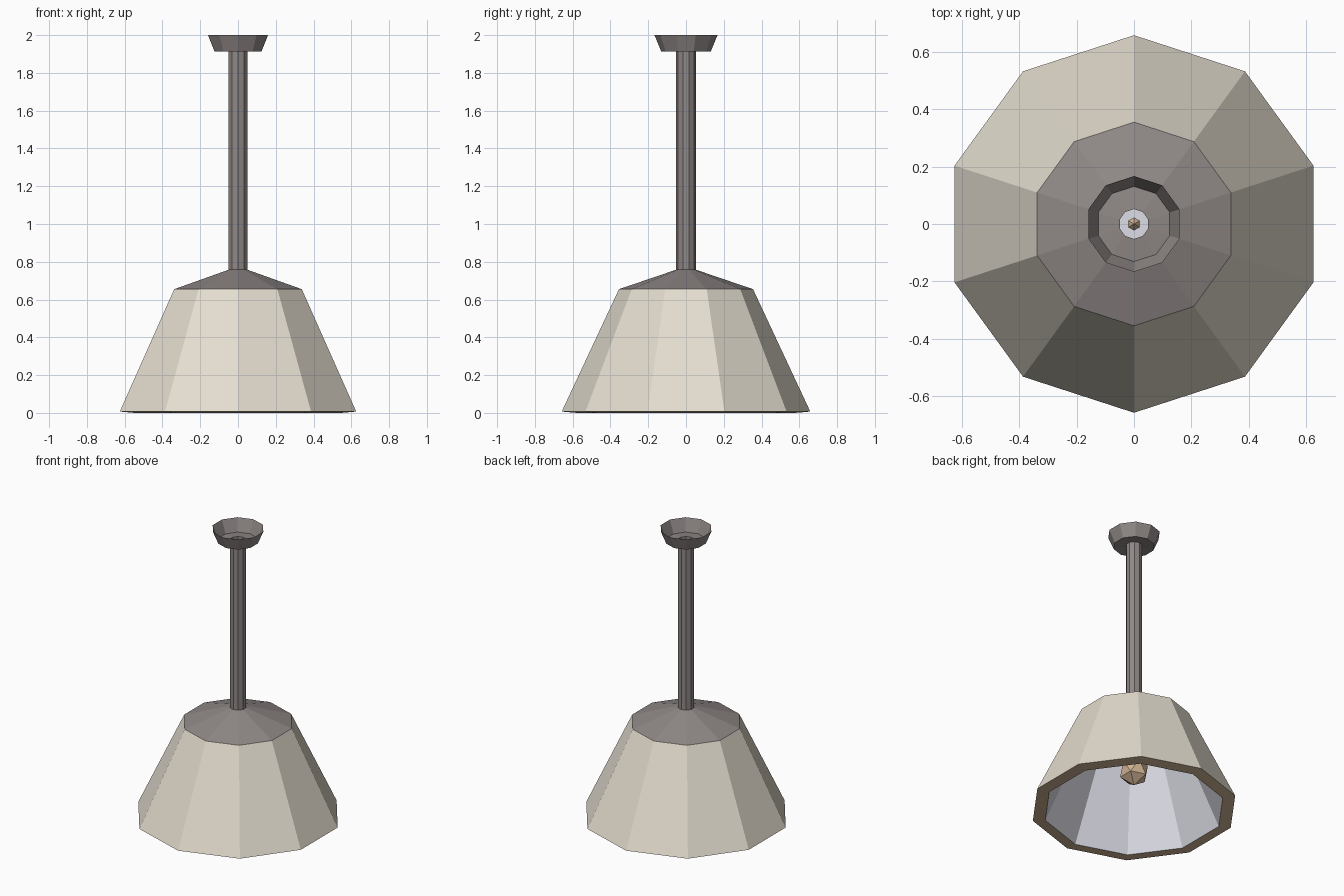
import bpy, bmesh, math

if "Cube" in bpy.data.objects:
    bpy.data.objects.remove(bpy.data.objects["Cube"])

SIDES = 10


def material(name, rgb):
    """Flat material from sRGB 0-255 values."""
    m = bpy.data.materials.new(name)
    m.diffuse_color = [((c / 255 + 0.055) / 1.055) ** 2.4 for c in rgb] + [1]
    m.use_nodes = True
    m.node_tree.nodes["Principled BSDF"].inputs["Base Color"].default_value = m.diffuse_color
    return m


cream = material("cream_shade", (229, 222, 208))
white = material("white_lining", (224, 225, 234))
metal = material("grey_metal", (143, 136, 134))
tan = material("tan_bulb_and_rim", (208, 180, 148))


def lathe(name, profile, mats, sides=SIDES):
    """Revolve (radius, z) points; each profile segment takes its own material."""
    bm = bmesh.new()
    rings = []
    for r, z in profile:
        if r == 0:
            rings.append([bm.verts.new((0, 0, z))] * sides)
        else:
            angles = [math.pi / 2 + math.tau * i / sides for i in range(sides)]
            rings.append([bm.verts.new((r * math.cos(a), r * math.sin(a), z)) for a in angles])
    used = list(dict.fromkeys(mats))
    for k, mat in enumerate(mats):
        a, b = rings[k], rings[k + 1]
        for i in range(sides):
            j = (i + 1) % sides
            face = bm.faces.new(list(dict.fromkeys((a[i], a[j], b[j], b[i]))))
            face.material_index = used.index(mat)
    me = bpy.data.meshes.new(name)
    bm.to_mesh(me)
    bm.free()
    for mat in used:
        me.materials.append(mat)
    ob = bpy.data.objects.new(name, me)
    bpy.context.collection.objects.link(ob)
    return ob


# Shade: lining ceiling and wall, slightly sloped bottom rim, outer wall
lathe("shade", [(0, 0.63), (0.295, 0.63), (0.577, 0), (0.658, 0.007), (0.355, 0.655)],
      [white, white, tan, cream])

# Metal cap over the shade
lathe("shade_cap", [(0.355, 0.655), (0.052, 0.758)], [metal])

# Hollow hanging rod
lathe("rod", [(0.052, 0.758), (0.052, 1.92)], [metal])

# Ceiling canopy: open bowl with a nearly flat floor
lathe("ceiling_canopy", [(0.052, 1.92), (0.131, 1.913), (0.167, 2.0)], [metal, metal])

# Bulb and its thin neck, whose tip pokes through the lining
bpy.ops.mesh.primitive_ico_sphere_add(subdivisions=1, radius=0.098, location=(0, 0, 0.274))
bulb = bpy.context.object
bulb.name = "bulb"
bulb.data.materials.append(tan)
lathe("bulb_neck", [(0.03, 0.33), (0.022, 0.63), (0, 0.655)], [tan, tan], 6)
